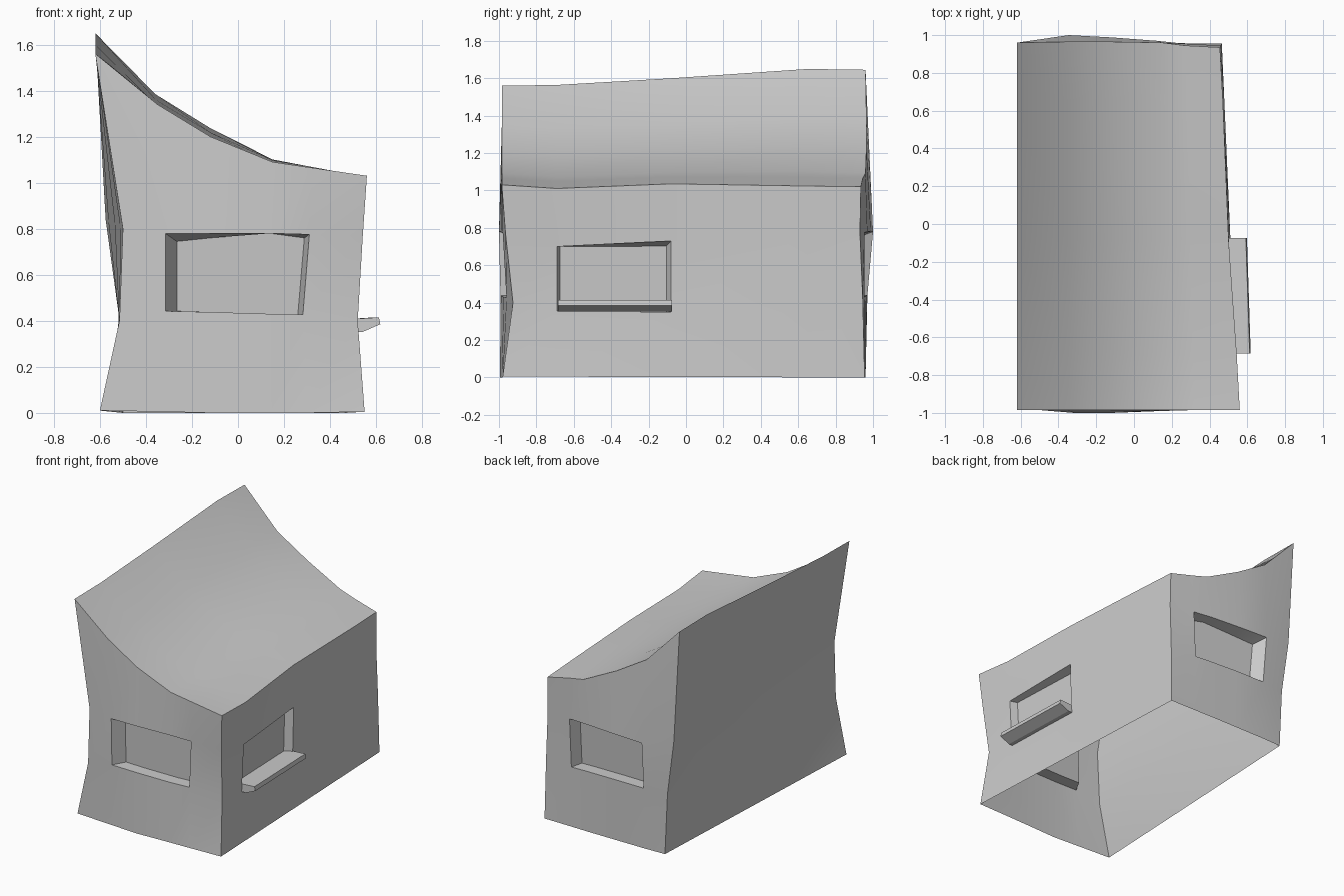
import bpy, bmesh
from mathutils import Vector as V

if "Cube" in bpy.data.objects:
    bpy.data.objects.remove(bpy.data.objects["Cube"])

bm = bmesh.new()


def face(pts):
    bm.faces.new([bm.verts.new(p) for p in pts])


def skin(grid, hole=None, inner=None, flip=False):
    """Quad grid; hole=(row, first_col, last_col) becomes a recess ending at inner(col, is_top)."""
    def put(pts):
        face(pts[::-1] if flip else pts)
    for r in range(len(grid) - 1):
        for c in range(len(grid[0]) - 1):
            if hole and r == hole[0] and hole[1] <= c < hole[2]:
                continue
            put([grid[r][c], grid[r][c + 1], grid[r + 1][c + 1], grid[r + 1][c]])
    if hole:
        r, a, b = hole
        keys = [(c, 0) for c in range(a, b + 1)] + [(c, 1) for c in range(b, a - 1, -1)]
        outer = [V(grid[r + t][c]) for c, t in keys]
        back = [o + V(inner(c - a, t)) for o, (c, t) in zip(outer, keys)]
        n = len(keys)
        for i in range(n):
            j = (i + 1) % n
            put([outer[i], outer[j], back[j], back[i]])
        put(back)


def rows(xs, ys, zs):
    return [[V(p) for p in zip(*row)] for row in zip(xs, ys, zs)]


# front gable, rows from ground to roof, columns from left to right
front = rows(
    [(-.60, -.32, -.12, .14, .30, .55), (-.515, -.316, -.12, .14, .282, .52),
     (-.50, -.316, -.12, .14, .31, .542), (-.62, -.35, -.12, .15, .32, .56)],
    [(-.98, -.99, -.995, -.985, -.98, -.98), (-.98, -.992, -.99, -.975, -.96, -.925),
     (-.985, -1, -1, -.99, -.98, -.965), (-.985, -.985, -.985, -.985, -.985, -.985)],
    [(.01, .005, 0, 0, 0, .005), (.40, .442, .438, .43, .428, .40),
     (.80, .78, .78, .78, .775, .77), (1.56, 1.34, 1.20, 1.09, 1.065, 1.03)])

# back gable
back = rows(
    [(-.50, -.34, -.12, .12, .26, .465), (-.52, -.34, -.12, .12, .25, .46),
     (-.575, -.345, -.12, .12, .265, .457), (-.62, -.36, -.12, .15, .27, .455)],
    [(.955, .96, .96, .96, .957, .955), (.955, .97, .968, .96, .955, .945),
     (.96, 1, .988, .97, .955, .93), (.96, .965, .965, .96, .945, .935)],
    [(0, 0, 0, 0, 0, 0), (.44, .44, .44, .435, .43, .42),
     (.84, .78, .78, .78, .775, .77), (1.645, 1.375, 1.23, 1.093, 1.065, 1.02)])

side_shift = (.05, 0, 0, -.022)
top_shift = (-.035, -.02, 0, -.015)
skin(front, (1, 1, 4), lambda c, t: (side_shift[c], .09, top_shift[c] * t))
skin(back, (1, 1, 4), lambda c, t: (side_shift[c], -.09, top_shift[c] * t), flip=True)

# stations from front to back, shared by roof and both long walls
stations = [(-.69, -.009, -.018), (-.08, 0, .01), (.65, .018, .002)]


def along(f, b):
    """Points from a front edge point to a back edge point at the stations."""
    return [f] + [f.lerp(b, (y - f.y) / (b.y - f.y)) for y, _, _ in stations] + [b]


roof = [along(f, b) for f, b in zip(front[3], back[3])]
for c, line in enumerate(roof):
    for s, (_, ridge, eave) in enumerate(stations):
        line[s + 1].z += ridge + (eave - ridge) * c / 5
roof[5][2].x -= .01
skin(roof, flip=True)

left = [along(front[r][0], back[r][0]) for r in range(3)] + [roof[0]]
skin(left, flip=True)

right = [along(front[r][5], back[r][5]) for r in range(3)] + [roof[5]]
for r, s, z in ((1, 1, .355), (1, 2, .35), (2, 1, .70), (2, 2, .73)):
    right[r][s].z = z
skin(right, (1, 1, 2), lambda c, t: (-.055, (.015, -.025)[c], -.028 * c * t))

bmesh.ops.remove_doubles(bm, verts=bm.verts, dist=.0005)


def finish(name, bm):
    me = bpy.data.meshes.new(name)
    bm.to_mesh(me)
    bm.free()
    ob = bpy.data.objects.new(name, me)
    bpy.context.collection.objects.link(ob)
    return ob


# open-bottomed house shell
house = finish("house_shell", bm)
bpy.context.view_layer.objects.active = house
house.select_set(True)
bpy.ops.object.shade_smooth_by_angle(angle=.55)

# window sill, a tapered slab leaning with the wall
bm = bmesh.new()
profile = [(.44, .405), (.60, .415), (.606, .385), (.53, .352), (.44, .352)]
ends = [[V((x + dx, y, z)) for x, z in profile] for y, dx in ((-.685, .012), (-.075, -.008))]
face(ends[0][::-1])
face(ends[1])
for i in range(5):
    j = (i + 1) % 5
    face([ends[0][i], ends[0][j], ends[1][j], ends[1][i]])
bmesh.ops.remove_doubles(bm, verts=bm.verts, dist=.0005)
bmesh.ops.recalc_face_normals(bm, faces=bm.faces)
finish("window_sill", bm)
